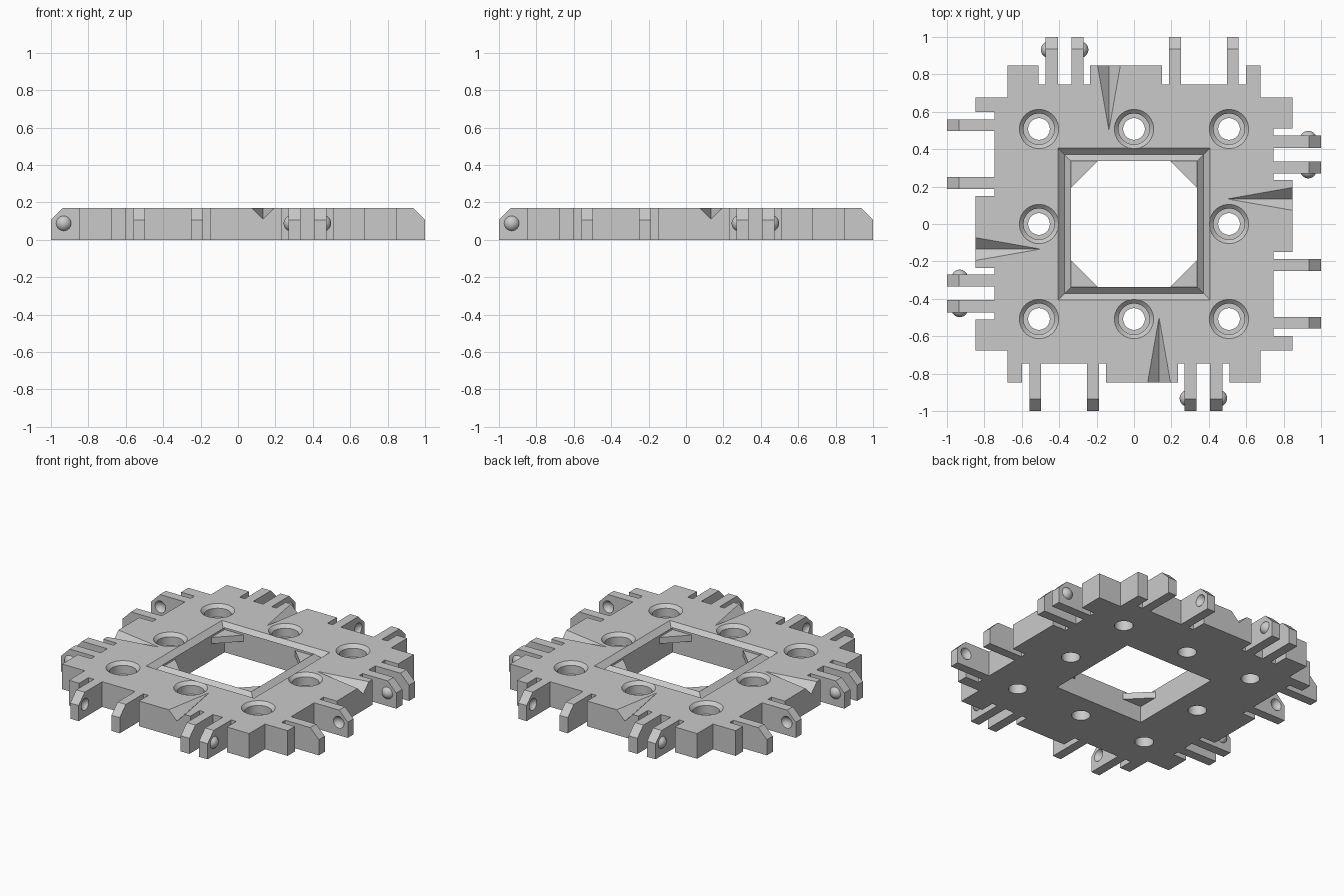
import bpy, bmesh, math
from mathutils import Matrix, Vector

if "Cube" in bpy.data.objects:
    bpy.data.objects.remove(bpy.data.objects["Cube"])

H = 0.171            # slab thickness
EDGE, NOTCH = 0.847, 0.747
CORNER = 0.677
SOCKET_TABS = [(-0.56, -0.497), (-0.25, -0.188)]
BALL_TABS = [(0.27, 0.335), (0.407, 0.472)]
BALL_R, SINK, BALL_Y, BALL_Z = 0.044, 0.018, -0.932, 0.088
QUARTERS = [Matrix.Rotation(math.radians(90 * i), 4, 'Z') for i in range(4)]

grey = bpy.data.materials.new("plain_grey")
grey.use_nodes = True
grey.diffuse_color = (0.59, 0.59, 0.59, 1)
grey.node_tree.nodes["Principled BSDF"].inputs["Base Color"].default_value = grey.diffuse_color


def make_object(name, bm):
    bmesh.ops.recalc_face_normals(bm, faces=bm.faces)
    mesh = bpy.data.meshes.new(name)
    bm.to_mesh(mesh)
    bm.free()
    mesh.materials.append(grey)
    ob = bpy.data.objects.new(name, mesh)
    bpy.context.collection.objects.link(ob)
    return ob


def hull(bm, points, matrix):
    verts = [bm.verts.new(matrix @ Vector(p)) for p in points]
    bmesh.ops.convex_hull(bm, input=verts)


def lathe(bm, profile, sides, centre=(0, 0)):
    """Capped solid from (radius, z) rings; four sides give a square of that half width."""
    rings = []
    for r, z in profile:
        if sides == 4:
            r *= math.sqrt(2)
        ring = []
        for i in range(sides):
            a = math.tau * (i + 0.5) / sides
            ring.append(bm.verts.new((centre[0] + r * math.cos(a), centre[1] + r * math.sin(a), z)))
        rings.append(ring)
    for low, high in zip(rings, rings[1:]):
        for i in range(sides):
            j = (i + 1) % sides
            bm.faces.new((low[i], low[j], high[j], high[i]))
    bm.faces.new(rings[0][::-1])
    bm.faces.new(rings[-1])


def ball(bm, x, matrix):
    place = matrix @ Matrix.Translation((x, BALL_Y, BALL_Z)) @ Matrix.Rotation(math.pi / 2, 4, 'Y')
    bmesh.ops.create_uvsphere(bm, u_segments=24, v_segments=16, radius=BALL_R, matrix=place)


def smooth(ob):
    bpy.ops.object.select_all(action='DESELECT')
    ob.select_set(True)
    bpy.context.view_layer.objects.active = ob
    bpy.ops.object.shade_smooth_by_angle(angle=math.radians(30))


def cut_away(ob, bm):
    """Subtract the solids in bm, which must not overlap each other."""
    cutter = make_object("cutter", bm)
    cutter.hide_render = True
    cut = ob.modifiers.new("cut", 'BOOLEAN')
    cut.operation, cut.solver, cut.object = 'DIFFERENCE', 'EXACT', cutter
    bpy.context.view_layer.objects.active = ob
    bpy.ops.object.modifier_apply(modifier="cut")
    bpy.data.objects.remove(cutter)


# One side of the outline: stepped corner, two notches, four tabs
side = [(-CORNER, -EDGE)]
for start, end, tabs in ((-0.60, -0.15, SOCKET_TABS), (0.235, 0.51, BALL_TABS)):
    side += [(start, -EDGE), (start, -NOTCH)]
    for a, b in tabs:
        side += [(a, -NOTCH), (a, -1), (b, -1), (b, -NOTCH)]
    side += [(end, -NOTCH), (end, -EDGE)]
side += [(CORNER, -EDGE), (CORNER, -CORNER)]

bm = bmesh.new()
outline = [bm.verts.new(q @ Vector((x, y, 0))) for q in QUARTERS for x, y in side]
face = bm.faces.new(outline)
top = bmesh.ops.extrude_face_region(bm, geom=[face])["geom"]
bmesh.ops.translate(bm, vec=(0, 0, H), verts=[v for v in top if isinstance(v, bmesh.types.BMVert)])
slab = make_object("slab", bm)

# Square window with a V groove round it
bm = bmesh.new()
lathe(bm, [(0.336, -0.1), (0.336, H - 0.001), (0.371, 0.136), (0.441, 0.206)], 4)
cut_away(slab, bm)

# Countersunk, stepped holes
bm = bmesh.new()
for ix in (-1, 0, 1):
    for iy in (-1, 0, 1):
        if ix or iy:
            lathe(bm, [(0.058, -0.1), (0.058, 0.09), (0.083, 0.09), (0.083, 0.149), (0.125, 0.191)],
                  32, (0.508 * ix, 0.508 * iy))
cut_away(slab, bm)

# Tapered grooves, one per side
tip = Vector((0.134, -0.5, H))
rim = [tip] + [tip + 1.2 * Vector((x, -0.347, 0)) for x in (-0.061, 0.061)]
bm = bmesh.new()
for q in QUARTERS:
    hull(bm, rim + [p + Vector((0, 0, 0.1)) for p in rim]
         + [tip + 1.2 * Vector((0, -0.347, -0.06))], q)
cut_away(slab, bm)

# Chamfered tab ends and ball sockets
bm = bmesh.new()
for q in QUARTERS:
    hull(bm, [(x, y, z) for x in (-0.6, 0.6)
              for y, z in ((-0.915, 0.191), (-1.02, 0.086), (-1.02, 0.191))], q)
    ball(bm, SOCKET_TABS[0][1] + SINK, q)
    ball(bm, SOCKET_TABS[1][0] - SINK, q)
cut_away(slab, bm)
smooth(slab)

# Snap balls on the outer faces of the ball tabs
bm = bmesh.new()
for q in QUARTERS:
    ball(bm, BALL_TABS[0][0] + SINK, q)
    ball(bm, BALL_TABS[1][1] - SINK, q)
smooth(make_object("snap_balls", bm))

# Triangular plates in the window corners
bm = bmesh.new()
for q in QUARTERS:
    hull(bm, [(x, y, z) for z in (0.112, 0.155)
              for x, y in ((0.34, 0.34), (0.34, 0.19), (0.19, 0.34))], q)
make_object("corner_plates", bm)
